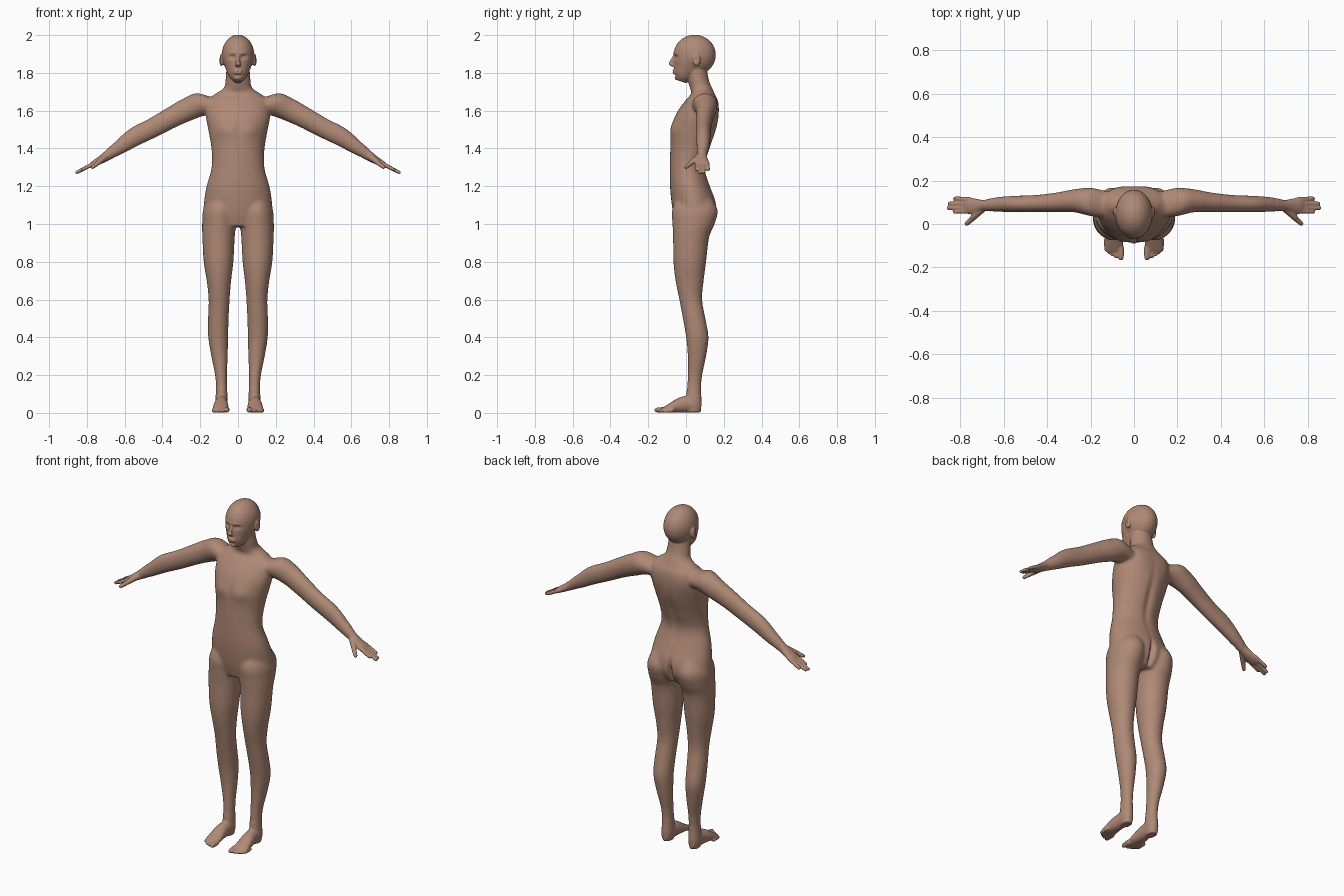
import bpy
import bmesh
import math
from mathutils import Vector, Matrix

SIDES = 32
STEPS = 5

if "Cube" in bpy.data.objects:
    bpy.data.objects.remove(bpy.data.objects["Cube"], do_unlink=True)

skin = bpy.data.materials.new("warm brown skin")
skin.use_nodes = True
skin_colour = (.43, .25, .18, 1)
skin.diffuse_color = skin_colour
skin.node_tree.nodes["Principled BSDF"].inputs["Base Color"].default_value = skin_colour

bm = bmesh.new()


def blend(before, start, end, after, t):
    """Catmull-Rom interpolation of two neighbouring sections."""
    return [.5 * (2 * q + (r - p) * t + (2 * p - 5 * q + 4 * r - s) * t * t
                  + (3 * q - p - 3 * r + s) * t ** 3)
            for p, q, r, s in zip(before, start, end, after)]


def loft(sections, hint, side=1):
    """Closed tube through elliptical sections (x, y, z, half width, half depth)."""
    sections = [(side * x, y, z, a, b) for x, y, z, a, b in sections]
    axis = (Vector(sections[-1][:3]) - Vector(sections[0][:3])).normalized()
    v = axis.cross(Vector(hint)).normalized()
    u = v.cross(axis)
    padded = [sections[0]] + sections + [sections[-1]]
    rows = []
    for i in range(len(sections) - 1):
        rows += [blend(*padded[i:i + 4], step / STEPS) for step in range(STEPS)]
    rows.append(sections[-1])
    rings = []
    for x, y, z, a, b in rows:
        ring = []
        for k in range(SIDES):
            angle = math.tau * k / SIDES
            ring.append(bm.verts.new(Vector((x, y, z)) + u * a * math.cos(angle)
                                     + v * b * math.sin(angle)))
        rings.append(ring)
    for low, high in zip(rings, rings[1:]):
        for k in range(SIDES):
            n = (k + 1) % SIDES
            bm.faces.new((low[k], low[n], high[n], high[k]))
    bm.faces.new(rings[0][::-1])
    bm.faces.new(rings[-1])


def digit(base, tip, radius, hint, side):
    """Finger or toe with a rounded end."""
    base, tip = Vector(base), Vector(tip)
    axis = (tip - base).normalized()
    stops = [(base, 1.1), (base.lerp(tip, .5), 1), (tip - axis * radius, .9),
             (tip - axis * radius * .3, .65), (tip, .2)]
    loft([(*point, radius * f, radius * f) for point, f in stops], hint, side)


def ellipsoid(centre, radii):
    matrix = Matrix.Translation(centre) @ Matrix.Diagonal((*radii, 1))
    bmesh.ops.create_uvsphere(bm, u_segments=SIDES, v_segments=SIDES // 2,
                              radius=1, matrix=matrix)


ACROSS = (1, 0, 0)
DEPTH = (0, 1, 0)

# Torso and neck: height, y centre, half width, half depth
torso = [(.985, .035, .12, .085), (1.05, .045, .178, .112), (1.12, .04, .18, .118),
         (1.2, .022, .167, .107), (1.3, .008, .14, .094), (1.4, .022, .141, .106),
         (1.5, .04, .158, .121), (1.58, .06, .172, .114), (1.65, .083, .165, .088),
         (1.69, .09, .12, .062), (1.72, .08, .076, .06), (1.76, .066, .066, .056),
         (1.85, .05, .06, .055)]
loft([(0, y, z, a, b) for z, y, a, b in torso], ACROSS)

# Skull, face and jaw
ellipsoid((0, .046, 1.895), (.086, .112, .107))
jaw = [(1.755, -.026, .022, .026), (1.78, -.018, .045, .048), (1.82, .002, .064, .07),
       (1.86, .012, .076, .08), (1.9, .03, .08, .092)]
loft([(0, y, z, a, b) for z, y, a, b in jaw], ACROSS)
nose = [(-.058, 1.895, .007, .008), (-.074, 1.865, .009, .01),
        (-.079, 1.845, .016, .013), (-.072, 1.834, .012, .009)]
loft([(0, y, z, a, b) for y, z, a, b in nose], ACROSS)
ellipsoid((0, -.063, 1.806), (.024, .011, .012))

# Leg: height, x centre, y centre, half width, half depth
leg = [(1.17, .09, .04, .045, .07), (1.08, .096, .047, .087, .12),
       (1, .1, .04, .09, .112), (.93, .103, .027, .086, .096),
       (.8, .103, .02, .079, .087), (.7, .101, .019, .065, .075),
       (.6, .1, .025, .056, .061), (.5, .104, .043, .055, .06),
       (.4, .105, .06, .053, .06), (.3, .098, .058, .044, .049),
       (.2, .09, .048, .032, .039), (.12, .087, .042, .03, .038),
       (.05, .088, .04, .033, .043), (.003, .088, .04, .026, .036)]
# Foot: y, x centre, height, half width, half height
foot = [(.078, .088, .034, .018, .022), (.04, .088, .045, .031, .043),
        (0, .088, .046, .034, .044), (-.04, .09, .04, .038, .038),
        (-.08, .091, .028, .042, .026), (-.115, .092, .017, .042, .015),
        (-.13, .092, .014, .034, .008)]
# Arm and palm: x, y centre, height, half depth, half thickness
arm = [(.1, .085, 1.62, .055, .045), (.19, .1, 1.635, .066, .064),
       (.27, .107, 1.605, .054, .062), (.35, .1, 1.565, .046, .057),
       (.45, .094, 1.51, .04, .053), (.55, .092, 1.46, .038, .051),
       (.63, .09, 1.405, .034, .039), (.69, .085, 1.364, .026, .027),
       (.73, .082, 1.338, .035, .021), (.765, .085, 1.318, .039, .016),
       (.785, .085, 1.306, .033, .01)]
finger_tips = [(.055, .832), (.073, .861), (.094, .857), (.118, .832)]
toe_tips = [(.06, -.168, .014), (.083, -.158, .01), (.1, -.149, .009),
            (.115, -.139, .009), (.129, -.126, .009)]

for side in (1, -1):
    loft([(x, y, z, a, b) for z, x, y, a, b in leg], ACROSS, side)
    loft([(x, y, z, a, b) for y, x, z, a, b in foot], ACROSS, side)
    for x, y, radius in toe_tips:
        digit((x, y + .06, radius + .004), (x, y, radius), radius, ACROSS, side)
    loft(arm, DEPTH, side)
    for y, reach in finger_tips:
        digit((.755, .085 + (y - .085) * .85, 1.324),
              (reach, y, 1.324 - (reach - .755) * .52), .0105, DEPTH, side)
    # Thumb in two joints
    digit((.7, .068, 1.355), (.75, .02, 1.318), .0155, DEPTH, side)
    digit((.737, .03, 1.326), (.777, -.005, 1.296), .0115, DEPTH, side)
    ellipsoid((side * .088, .056, 1.868), (.012, .02, .033))

mesh = bpy.data.meshes.new("body")
bm.to_mesh(mesh)
bm.free()
body = bpy.data.objects.new("body", mesh)
bpy.context.scene.collection.objects.link(body)


def bake():
    """Apply the modifier stack."""
    evaluated = body.evaluated_get(bpy.context.evaluated_depsgraph_get())
    result = bpy.data.meshes.new_from_object(evaluated)
    body.modifiers.clear()
    body.data = result


# Fuse the parts into one skin
fuse = body.modifiers.new("fuse", "REMESH")
fuse.mode = "VOXEL"
fuse.voxel_size = .0046
bake()

# Soften the joints strongly, but hands, feet and face only a little
soft = body.vertex_groups.new(name="soft")
soft.add([v.index for v in body.data.vertices
          if abs(v.co.x) < .66 and .13 < v.co.z < 1.74], 1, "REPLACE")
for name, group, repeats in (("joints", "soft", 45), ("skin", "", 4)):
    smooth = body.modifiers.new(name, "SMOOTH")
    smooth.factor = .5
    smooth.iterations = repeats
    smooth.vertex_group = group
bake()

# Sculpted forms, mirrored: centre, reach, push along y
strokes = [
    ((.03, -.066, 1.884), (.017, .04, .011), .012),    # eye sockets
    ((.031, -.06, 1.882), (.009, .03, .005), -.005),   # eyelids
    ((.026, -.07, 1.904), (.022, .04, .007), -.004),   # brows
    ((0, -.07, 1.806), (.022, .03, .0045), .005),      # mouth line
    ((0, -.06, 1.787), (.025, .03, .006), .004),       # chin hollow
    ((0, -.06, 1.768), (.018, .03, .01), -.008),       # chin
    ((.07, -.07, 1.5), (.05, .06, .04), -.008),        # chest
    ((0, -.08, 1.5), (.016, .06, .08), .004),          # breastbone
    ((0, .13, 1.4), (.022, .07, .16), -.01),           # spine
    ((0, .16, 1.05), (.013, .08, .065), -.028),        # seat cleft
    ((.09, .17, 1.6), (.05, .06, .07), .006),          # shoulder blades
]
for centre, reach, push in strokes:
    for v in body.data.vertices:
        offset = (abs(v.co.x) - centre[0], v.co.y - centre[1], v.co.z - centre[2])
        distance = sum((d / r) ** 2 for d, r in zip(offset, reach))
        if distance < 6:
            v.co.y += push * math.exp(-distance)

# Hollow of the ears, pressed inward
for v in body.data.vertices:
    distance = math.hypot((v.co.y - .052) / .009, (v.co.z - 1.87) / .016)
    if abs(v.co.x) > .085 and distance < 2:
        v.co.x -= math.copysign(.008 * math.exp(-distance ** 2), v.co.x)

body.data.materials.clear()
body.data.materials.append(skin)
body.data.polygons.foreach_set("use_smooth", [True] * len(body.data.polygons))
body.data.update()
